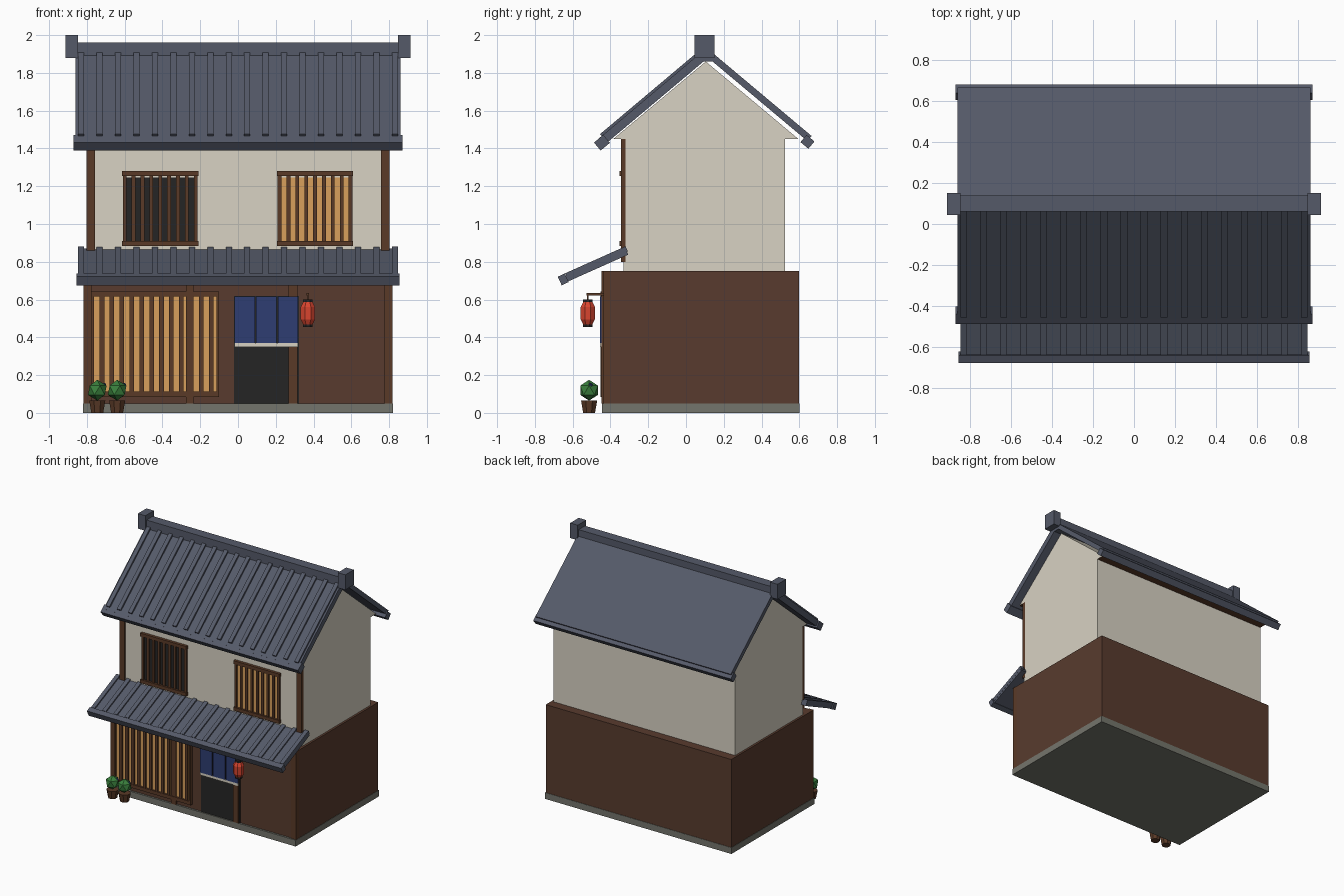
import bpy, bmesh, math
from mathutils import Vector

if "Cube" in bpy.data.objects:
    bpy.data.objects.remove(bpy.data.objects["Cube"])


def material(name, hexcode):
    def lin(c):
        return c / 12.92 if c <= 0.04045 else ((c + 0.055) / 1.055) ** 2.4
    rgb = [lin(int(hexcode[i:i + 2], 16) / 255) for i in (0, 2, 4)]
    m = bpy.data.materials.new(name)
    m.diffuse_color = (*rgb, 1)
    m.use_nodes = True
    m.node_tree.nodes["Principled BSDF"].inputs["Base Color"].default_value = m.diffuse_color
    return m


STONE = material("stone grey", "74756C")
WALL = material("wall brown", "583B2E")
WOOD = material("wood brown", "5A3A27")
PLASTER = material("plaster cream", "D8D2C3")
TILE = material("tile blue grey", "555A69")
BLACK = material("dark interior", "252525")
GLOW = material("window amber", "D9A05C")
BLUE = material("curtain blue", "2E3D72")
RED = material("lantern red", "D9452F")
GREEN = material("leaf green", "3A803D")


def finish(bm, name, *mats):
    bmesh.ops.recalc_face_normals(bm, faces=bm.faces)
    me = bpy.data.meshes.new(name)
    bm.to_mesh(me)
    bm.free()
    for m in mats:
        me.materials.append(m)
    ob = bpy.data.objects.new(name, me)
    bpy.context.collection.objects.link(ob)
    return ob


def add_prism(bm, pts, x0, x1):
    """Extrude a (y, z) outline along x."""
    f = bm.faces.new([bm.verts.new((x0, y, z)) for y, z in pts])
    r = bmesh.ops.extrude_face_region(bm, geom=[f])
    vs = [v for v in r["geom"] if isinstance(v, bmesh.types.BMVert)]
    bmesh.ops.translate(bm, verts=vs, vec=(x1 - x0, 0, 0))


def prism(name, pts, x0, x1, mat):
    bm = bmesh.new()
    add_prism(bm, pts, x0, x1)
    return finish(bm, name, mat)


def boxes(name, mat, *specs):
    """Each spec is x0, x1, y0, y1, z0, z1."""
    bm = bmesh.new()
    for x0, x1, y0, y1, z0, z1 in specs:
        add_prism(bm, [(y0, z0), (y1, z0), (y1, z1), (y0, z1)], x0, x1)
    return finish(bm, name, mat)


def strip(a, b, t):
    """Outline of a sloped board whose top edge is a-b and thickness t."""
    a, b = Vector(a), Vector(b)
    d = (b - a).normalized()
    n = Vector((-d.y, d.x))
    if n.y > 0:
        n = -n
    return [tuple(p) for p in (a, b, b + n * t, a + n * t)]


def ribs(name, a, b, t):
    bm = bmesh.new()
    for i in range(18):
        x = -0.83 + i * 1.66 / 17
        add_prism(bm, strip(a, b, t), x - 0.016, x + 0.016)
    return finish(bm, name, TILE)


def lathe(name, profile, sides, loc, mat):
    """Turn (radius, z) points around z."""
    bm = bmesh.new()
    rings = []
    for r, z in profile:
        rings.append([bm.verts.new((loc[0] + r * math.cos(a), loc[1] + r * math.sin(a), loc[2] + z))
                      for a in (2 * math.pi * (k + 0.5) / sides for k in range(sides))])
    for p, q in zip(rings, rings[1:]):
        for k in range(sides):
            j = (k + 1) % sides
            bm.faces.new((p[k], p[j], q[j], q[k]))
    bm.faces.new(rings[0])
    bm.faces.new(rings[-1])
    return finish(bm, name, mat)


def ball(name, r, loc, mat):
    bm = bmesh.new()
    bmesh.ops.create_icosphere(bm, subdivisions=1, radius=r)
    bmesh.ops.translate(bm, verts=bm.verts, vec=loc)
    return finish(bm, name, mat)


# Foundation and storeys
boxes("foundation", STONE, (-0.82, 0.82, -0.445, 0.6, 0, 0.05))
boxes("ground_floor", WALL, (-0.817, 0.817, -0.43, 0.597, 0.05, 0.75))
boxes("upper_floor", PLASTER, (-0.80, 0.80, -0.33, 0.525, 0.75, 1.45))

# Gable, with timber underside at the eaves
gable = prism("gable", [(-0.385, 1.45), (0.595, 1.45), (0.105, 1.86)], -0.80, 0.80, PLASTER)
gable.data.materials.append(WOOD)
for p in gable.data.polygons:
    p.material_index = int(p.normal.z < -0.9)

# Main roof
prism("front_roof", strip((0.10, 1.925), (-0.465, 1.45), 0.045), -0.86, 0.86, TILE)
prism("back_roof", strip((0.10, 1.94), (0.665, 1.466), 0.035), -0.86, 0.86, TILE)
ribs("front_roof_ribs", (0.08, 1.926), (-0.455, 1.476), 0.03)
prism("front_eave_board", strip((-0.438, 1.472), (-0.487, 1.431), 0.055), -0.87, 0.87, TILE)
prism("back_eave_board", strip((0.638, 1.472), (0.68, 1.437), 0.05), -0.87, 0.87, TILE)
boxes("ridge", TILE, (-0.86, 0.86, 0.06, 0.14, 1.86, 1.96))
boxes("ridge_end_blocks", TILE, *[(s * 0.88 - 0.033, s * 0.88 + 0.033, 0.045, 0.152, 1.88, 2.0)
                                  for s in (-1, 1)])

# Lower roof over the shop front
prism("lower_roof", strip((-0.32, 0.87), (-0.665, 0.716), 0.035), -0.845, 0.845, TILE)
ribs("lower_roof_ribs", (-0.32, 0.882), (-0.64, 0.739), 0.03)
prism("lower_eave_board", strip((-0.642, 0.738), (-0.679, 0.721), 0.05), -0.855, 0.855, TILE)

# Posts
boxes("upper_posts", WOOD, *[(s * 0.78 - 0.022, s * 0.78 + 0.022, -0.345, -0.32, 0.80, 1.45)
                             for s in (-1, 1)])
boxes("shop_posts", WOOD,
      (-0.818, -0.775, -0.438, -0.40, 0.05, 0.75), (0.775, 0.818, -0.438, -0.40, 0.05, 0.75),
      (-0.275, -0.235, -0.447, -0.42, 0.05, 0.75), (0.268, 0.315, -0.447, -0.42, 0.05, 0.75))

# Upper windows: panel, slats, rails
for name, cx, mat in (("left", -0.412, BLACK), ("right", 0.408, GLOW)):
    boxes(name + "_window_panel", mat, (cx - 0.19, cx + 0.19, -0.336, -0.328, 0.90, 1.245))
    boxes(name + "_window_slats", WOOD,
          *[(x - 0.01, x + 0.01, -0.345, -0.33, 0.90, 1.265)
            for x in (cx - 0.188 + i * 0.047 for i in range(9))])
    boxes(name + "_window_rails", WOOD,
          *[(cx - 0.202, cx + 0.202, -0.353, -0.325, z, z + 0.027) for z in (0.884, 1.254)])

# Shop lattice window
boxes("lattice_panel", GLOW, (-0.77, -0.105, -0.437, -0.429, 0.10, 0.63))
boxes("lattice_slats", WOOD, *[(x - 0.012, x + 0.012, -0.449, -0.43, 0.10, 0.63)
                               for x in (-0.72 + i * 0.0525 for i in range(12))])
boxes("lattice_frame", WOOD,
      (-0.777, -0.10, -0.452, -0.425, 0.085, 0.113), (-0.777, -0.10, -0.452, -0.425, 0.615, 0.642),
      (-0.777, -0.762, -0.452, -0.425, 0.113, 0.615), (-0.113, -0.10, -0.452, -0.425, 0.113, 0.615))

# Doorway and split curtain
boxes("doorway", BLACK, (-0.02, 0.322, -0.436, -0.428, 0.05, 0.62))
boxes("curtain", BLUE, *[(x, x + 0.107, -0.455, -0.447, 0.37, 0.615)
                         for x in (-0.018, 0.0965, 0.211)])
boxes("curtain_hem", PLASTER, (-0.018, 0.318, -0.455, -0.447, 0.35, 0.37))

# Lantern on its bracket
L = (0.37, -0.52, 0)
lathe("lantern", [(0.026, 0.468), (0.041, 0.495), (0.041, 0.56), (0.026, 0.588)], 8, L, RED)
lathe("lantern_bottom_cap", [(0.027, 0.455), (0.027, 0.469)], 8, L, BLACK)
lathe("lantern_top_cap", [(0.027, 0.586), (0.027, 0.601)], 8, L, BLACK)
boxes("lantern_bracket", WOOD, (0.363, 0.377, -0.527, -0.425, 0.622, 0.636),
      (0.367, 0.373, -0.523, -0.517, 0.595, 0.625))

# Potted shrubs with a small bloom
for i, x in enumerate((-0.745, -0.64), 1):
    lathe(f"pot_{i}", [(0.034, 0), (0.046, 0.065)], 8, (x, -0.513, 0), WOOD)
    ball(f"shrub_{i}", 0.055, (x, -0.513, 0.12), GREEN)
    ball(f"bloom_{i}", 0.012, (x + 0.036, -0.505, 0.148), BLUE)
